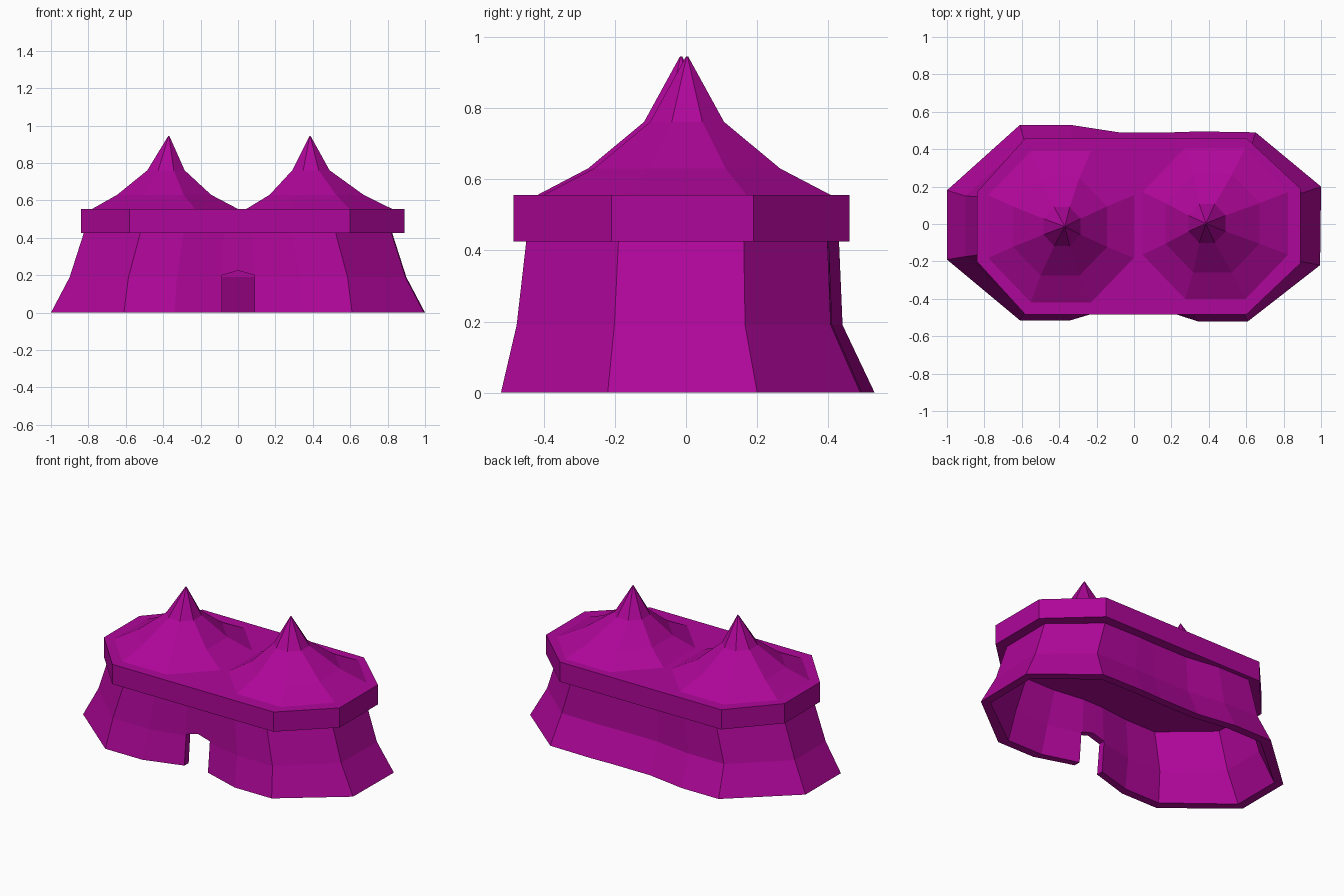
import bpy, bmesh, math

if "Cube" in bpy.data.objects:
    bpy.data.objects.remove(bpy.data.objects["Cube"])

mat = bpy.data.materials.new("magenta_canvas")
mat.diffuse_color = (0.43, 0.002, 0.32, 1)
mat.use_nodes = True
mat.node_tree.nodes["Principled BSDF"].inputs["Base Color"].default_value = mat.diffuse_color


def loft(name, rings, caps=True, closed=False):
    """Join equal-length rings; optionally cap the ends or close back to the start."""
    n, m = len(rings[0]), len(rings)
    faces = [(r * n + i, r * n + (i + 1) % n,
              (r + 1) % m * n + (i + 1) % n, (r + 1) % m * n + i)
             for r in range(m if closed else m - 1) for i in range(n)]
    if caps:
        faces += [tuple(reversed(range(n))), tuple(range((m - 1) * n, m * n))]
    mesh = bpy.data.meshes.new(name)
    mesh.from_pydata([v for ring in rings for v in ring], [], faces)
    bm = bmesh.new()
    bm.from_mesh(mesh)
    bmesh.ops.recalc_face_normals(bm, faces=bm.faces)
    bm.to_mesh(mesh)
    bm.free()
    mesh.materials.append(mat)
    ob = bpy.data.objects.new(name, mesh)
    bpy.context.collection.objects.link(ob)
    return ob


# Flared canvas walls, pinched at the middle
base = [(-0.61, -0.515), (-0.34, -0.515), (-0.09, -0.44), (0.09, -0.44),
        (0.34, -0.52), (0.61, -0.52), (0.995, -0.22), (1.0, 0.20),
        (0.65, 0.49), (0.35, 0.495), (0.2, 0.49), (-0.08, 0.49),
        (-0.34, 0.53), (-0.61, 0.53), (-1.0, 0.18), (-1.0, -0.19)]


def wall_ring(z, side, long, front, back, mid, inset=0.0):
    ring = []
    for x, y in base:
        sx = side if abs(x) > 0.9 else long
        sy = mid if -0.45 < y < -0.4 else front if y < 0 else back
        x, y = x * sx, y * sy
        ring.append((x * (1 - inset), y * (1 - inset * 1.9), z))
    return ring


levels = [(0, 1, 1, 1, 1, 1), (0.19, 0.9, 0.96, 0.915, 0.83, 0.955),
          (0.44, 0.82, 0.85, 0.86, 0.81, 0.95)]
walls = loft("tent_walls", [wall_ring(*lv) for lv in levels]
             + [wall_ring(*lv, inset=0.055) for lv in reversed(levels)],
             caps=False, closed=True)

# Doorway cutter with a slightly pointed top
door = [(-0.085, -0.1), (0.088, -0.1), (0.088, 0.2), (0.0, 0.225), (-0.085, 0.2)]
cutter = loft("doorway_cutter", [[(x, y, z) for x, z in door] for y in (-0.2, -0.7)])
cutter.hide_render = True
cutter.display_type = "WIRE"
cut = walls.modifiers.new("doorway", "BOOLEAN")
cut.operation = "DIFFERENCE"
cut.object = cutter

# Octagonal valance band
band = [(-0.58, -0.485), (0.6, -0.485), (0.89, -0.21), (0.89, 0.19),
        (0.6, 0.46), (-0.58, 0.46), (-0.84, 0.17), (-0.84, -0.2)]
loft("valance_band", [[(x, y, z) for x, y in band] for z in (0.425, 0.555)])


# Two concave eight-sided roof peaks, each ring slightly off-centre
def peak(name, centres, cy):
    profile = [(0.427, 0.552), (0.272, 0.63), (0.108, 0.761), (0.003, 0.945)]
    rings = []
    for cx, (r, z) in zip(centres, profile):
        angles = [math.radians(22.5 + 45 * i) for i in range(8)]
        rings.append([(cx + r * math.cos(a), cy + 1.04 * r * math.sin(a), z)
                      for a in angles])
    loft(name, rings)


peak("roof_peak_left", (-0.39, -0.395, -0.385, -0.37), -0.014)
peak("roof_peak_right", (0.435, 0.42, 0.39, 0.385), 0.003)
